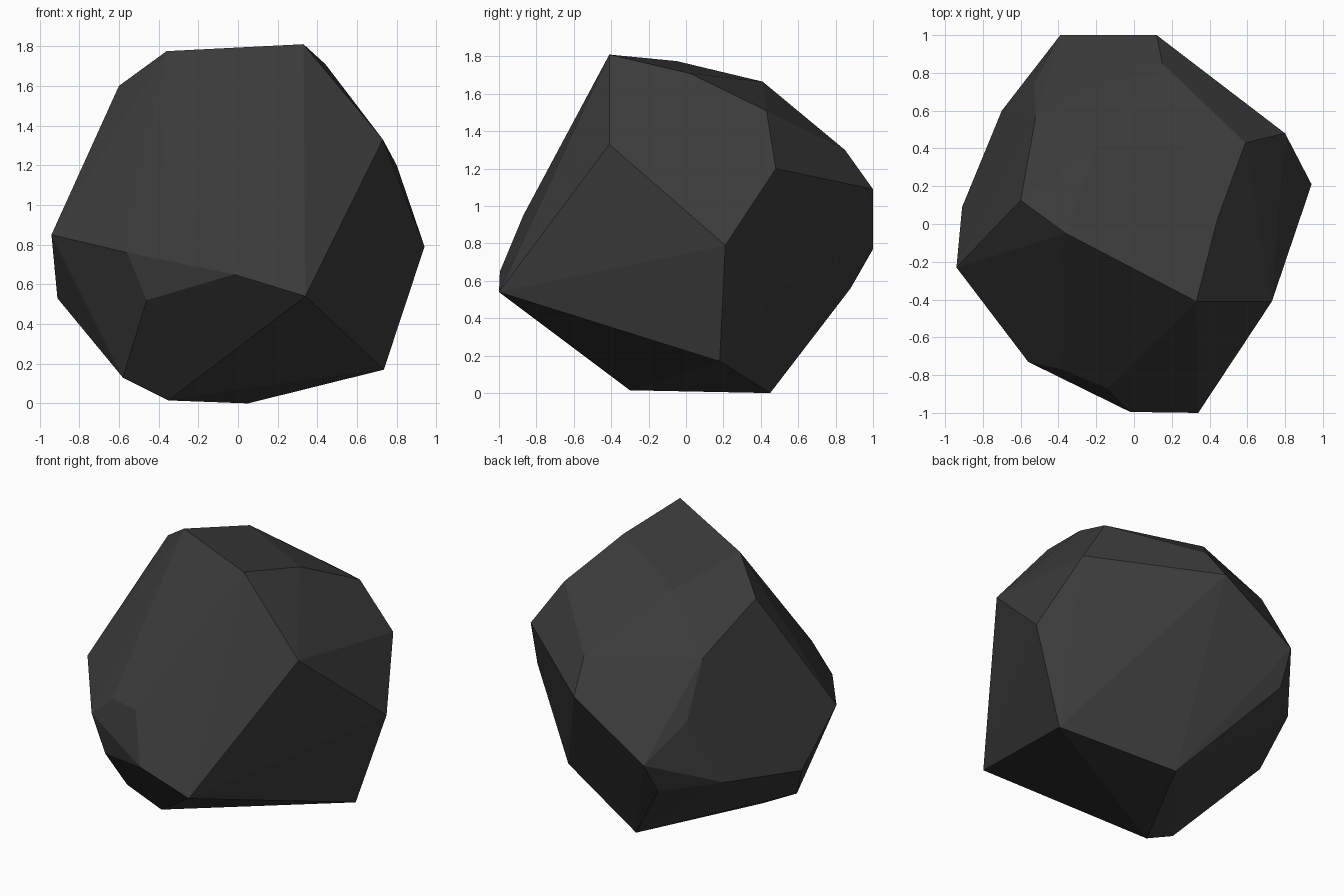
import bpy
import bmesh
from math import radians

# Corner points of the faceted boulder, grouped from base to crown
BASE = [(0.05, 0.45, 0.0), (-0.35, -0.30, 0.015), (-0.58, -0.33, 0.13), (0.735, 0.18, 0.17)]
LOWER = [(0.34, -1.0, 0.54), (-0.28, -0.80, 0.535), (-0.46, -0.73, 0.52),
         (-0.91, 0.09, 0.53), (-0.70, 0.60, 0.59), (-0.41, 0.88, 0.56)]
WAIST = [(-0.02, -0.995, 0.65), (-0.56, -0.73, 0.76), (-0.94, -0.23, 0.85),
         (-0.39, 1.0, 0.77), (0.94, 0.21, 0.79), (-0.14, -0.87, 0.95),
         (-0.38, -0.77, 0.92), (-0.53, 0.75, 1.0), (0.12, 1.0, 1.09)]
SHOULDER = [(0.80, 0.48, 1.20), (0.73, -0.41, 1.33), (0.15, 0.85, 1.30),
            (-0.52, 0.57, 1.35), (0.59, 0.43, 1.51), (-0.60, 0.125, 1.60)]
CROWN = [(-0.20, 0.41, 1.665), (0.44, 0.02, 1.71), (-0.36, -0.05, 1.775), (0.33, -0.41, 1.81)]

# Wrap the corners in a hull
bm = bmesh.new()
for p in BASE + LOWER + WAIST + SHOULDER + CROWN:
    bm.verts.new(p)
hull = bmesh.ops.convex_hull(bm, input=bm.verts[:])
loose = [v for v in bm.verts if not v.link_faces]
bmesh.ops.delete(bm, geom=loose, context='VERTS')

# Merge nearly coplanar triangles into broad flat facets
bmesh.ops.dissolve_limit(bm, angle_limit=radians(2), verts=bm.verts[:], edges=bm.edges[:])
bmesh.ops.recalc_face_normals(bm, faces=bm.faces[:])

mesh = bpy.data.meshes.new("boulder")
bm.to_mesh(mesh)
bm.free()
boulder = bpy.data.objects.new("boulder", mesh)
bpy.context.collection.objects.link(boulder)

# Dark stone colour
stone = bpy.data.materials.new("dark_stone")
stone.diffuse_color = (0.045, 0.045, 0.045, 1)
mesh.materials.append(stone)
